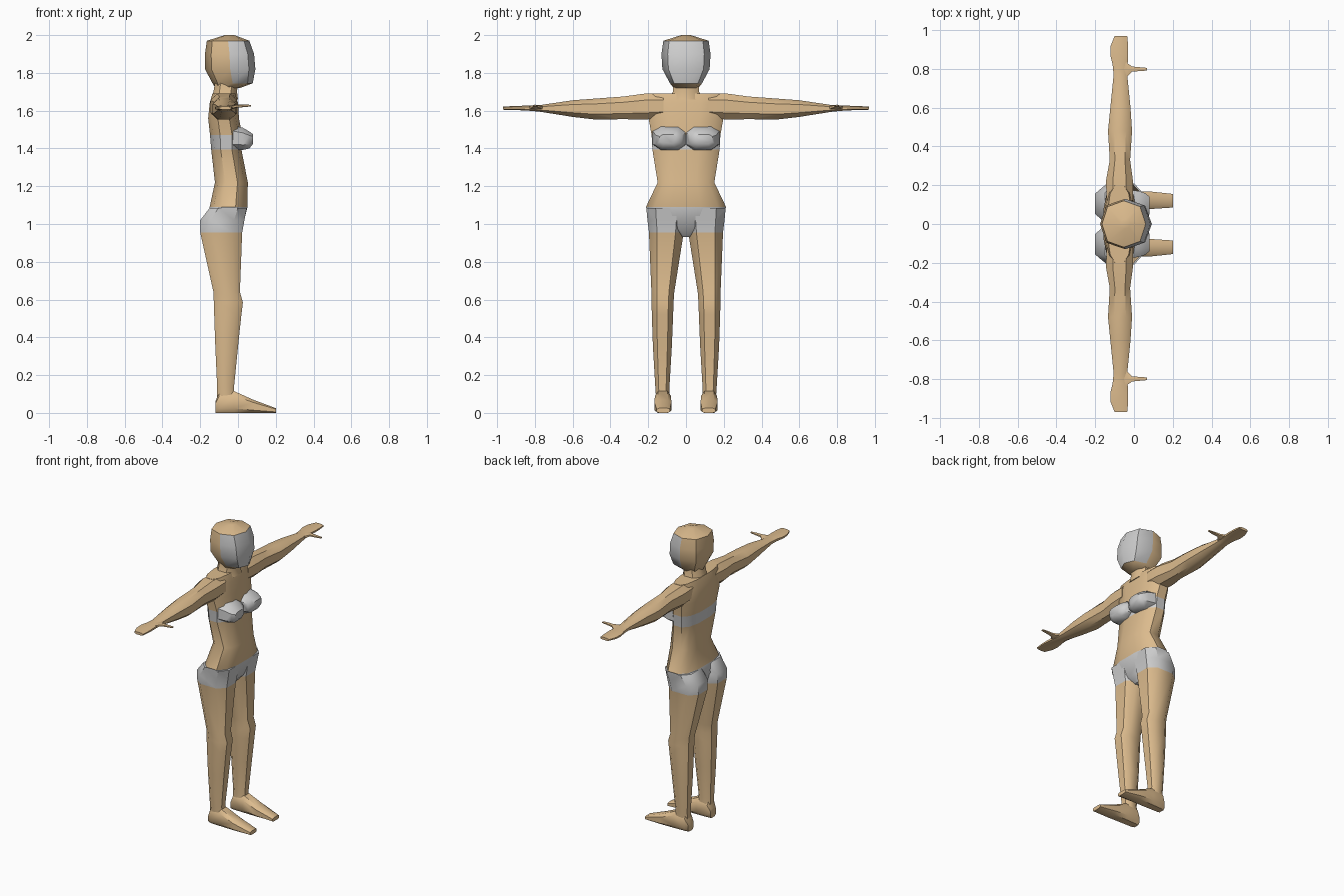
import bpy, bmesh, math


def material(name, rgb):
    m = bpy.data.materials.new(name)
    m.diffuse_color = (*rgb, 1)
    return m


SKIN = material("skin tan", (0.72, 0.50, 0.27))
GREY = material("light grey", (0.62, 0.62, 0.62))


def spow(c, e):
    return math.copysign(abs(c) ** e, c) if abs(c) > 1e-6 else 0.0


def loft(name, axis, rings, n=8, e=0.8, phase=0.5, grey=None, mirror=False):
    """Skin rings (t, u0, u1, v0, v1) stacked along an axis; grey(centre) picks grey faces."""
    angles = [2 * math.pi * (i + phase) / n for i in range(n)]
    cs = [(spow(math.cos(a), e), spow(math.sin(a), e)) for a in angles]
    cm, sm = max(c for c, s in cs), max(s for c, s in cs)
    place = {"z": lambda t, u, v: (u, v, t),
             "y": lambda t, u, v: (u, t, v),
             "x": lambda t, u, v: (t, u, v)}[axis]
    bm = bmesh.new()
    loops = []
    for t, u0, u1, v0, v1 in rings:
        loops.append([bm.verts.new(place(t, (u0 + u1) / 2 + (u1 - u0) / 2 * c / cm,
                                         (v0 + v1) / 2 + (v1 - v0) / 2 * s / sm)) for c, s in cs])
    for a, b in zip(loops, loops[1:]):
        for i in range(n):
            j = (i + 1) % n
            bm.faces.new((a[i], a[j], b[j], b[i]))
    bm.faces.new(loops[0])
    bm.faces.new(loops[-1])
    bmesh.ops.recalc_face_normals(bm, faces=bm.faces)
    for f in bm.faces:
        if grey and grey(f.calc_center_median()):
            f.material_index = 1
    me = bpy.data.meshes.new(name)
    bm.to_mesh(me)
    bm.free()
    me.materials.append(SKIN)
    me.materials.append(GREY)
    me.shade_smooth()
    me.set_sharp_from_angle(angle=math.radians(42))
    ob = bpy.data.objects.new(name, me)
    bpy.context.collection.objects.link(ob)
    if mirror:
        mod = ob.modifiers.new("mirror", "MIRROR")
        mod.use_axis = (False, True, False)
        mod.use_mirror_merge = False
    return ob


# Head with grey face mask on the +x half
loft("head", "z", [
    (1.72, -0.12, 0.01, -0.065, 0.065),
    (1.745, -0.135, 0.078, -0.085, 0.085),
    (1.82, -0.175, 0.092, -0.125, 0.125),
    (1.90, -0.175, 0.085, -0.13, 0.13),
    (1.97, -0.165, 0.06, -0.12, 0.12),
    (2.0, -0.07, -0.02, -0.025, 0.025)],
    phase=0, e=0.85, grey=lambda c: c.x > -0.04 and 1.75 < c.z < 1.96)

# Neck
loft("neck", "z", [
    (1.66, -0.14, 0.0, -0.085, 0.085),
    (1.70, -0.13, -0.005, -0.07, 0.07),
    (1.76, -0.12, 0.0, -0.068, 0.068)])

# Torso with chest band and the top of the briefs
loft("torso", "z", [
    (0.93, -0.11, -0.02, -0.03, 0.03),
    (0.97, -0.15, 0.015, -0.09, 0.09),
    (1.03, -0.165, 0.035, -0.19, 0.19),
    (1.09, -0.15, 0.05, -0.212, 0.212),
    (1.22, -0.122, 0.052, -0.15, 0.15),
    (1.395, -0.142, 0.018, -0.178, 0.178),
    (1.47, -0.148, 0.022, -0.182, 0.182),
    (1.56, -0.158, 0.005, -0.198, 0.198),
    (1.64, -0.15, 0.0, -0.21, 0.21),
    (1.692, -0.135, -0.015, -0.2, 0.2)],
    n=12, e=0.75, grey=lambda c: c.z < 1.09 or 1.395 < c.z < 1.47)

# Bust cups
loft("bust_cup", "x", [
    (-0.04, 0.0, 0.178, 1.392, 1.525),
    (0.025, 0.002, 0.17, 1.392, 1.51),
    (0.06, 0.02, 0.158, 1.4, 1.49),
    (0.08, 0.05, 0.14, 1.425, 1.475)],
    e=0.7, grey=lambda c: True, mirror=True)

# Legs, including each side of the briefs
loft("leg", "z", [
    (0.07, -0.11, -0.015, 0.085, 0.158),
    (0.13, -0.11, -0.022, 0.088, 0.162),
    (0.35, -0.12, 0.0, 0.075, 0.175),
    (0.52, -0.126, 0.018, 0.068, 0.181),
    (0.585, -0.128, 0.026, 0.066, 0.182),
    (0.64, -0.13, 0.01, 0.062, 0.183),
    (0.955, -0.2, 0.022, 0.012, 0.196),
    (1.02, -0.2, 0.034, 0.004, 0.204),
    (1.085, -0.15, 0.046, 0.0, 0.21)],
    e=0.72, grey=lambda c: c.z > 0.955, mirror=True)

# Feet
loft("foot", "x", [
    (-0.12, 0.09, 0.15, 0.0, 0.06),
    (-0.10, 0.083, 0.16, 0.0, 0.11),
    (-0.02, 0.08, 0.164, 0.0, 0.115),
    (0.08, 0.077, 0.168, 0.0, 0.07),
    (0.2, 0.085, 0.155, 0.0, 0.025)],
    e=0.6, mirror=True)

# Arms and flat hands
loft("arm", "y", [
    (0.12, -0.14, -0.005, 1.56, 1.69),
    (0.22, -0.145, -0.005, 1.553, 1.69),
    (0.33, -0.125, -0.02, 1.555, 1.675),
    (0.48, -0.134, -0.01, 1.553, 1.664),
    (0.60, -0.122, -0.018, 1.567, 1.655),
    (0.77, -0.105, -0.035, 1.594, 1.63),
    (0.82, -0.11, -0.033, 1.599, 1.628),
    (0.87, -0.122, -0.03, 1.602, 1.626),
    (0.92, -0.12, -0.03, 1.604, 1.624),
    (0.97, -0.10, -0.035, 1.605, 1.622)],
    mirror=True)

# Thumbs
loft("thumb", "x", [
    (-0.06, 0.755, 0.85, 1.602, 1.628),
    (-0.035, 0.76, 0.83, 1.606, 1.628),
    (-0.01, 0.787, 0.812, 1.615, 1.632),
    (0.035, 0.788, 0.808, 1.619, 1.632),
    (0.068, 0.792, 0.805, 1.622, 1.631)],
    n=6, mirror=True)
